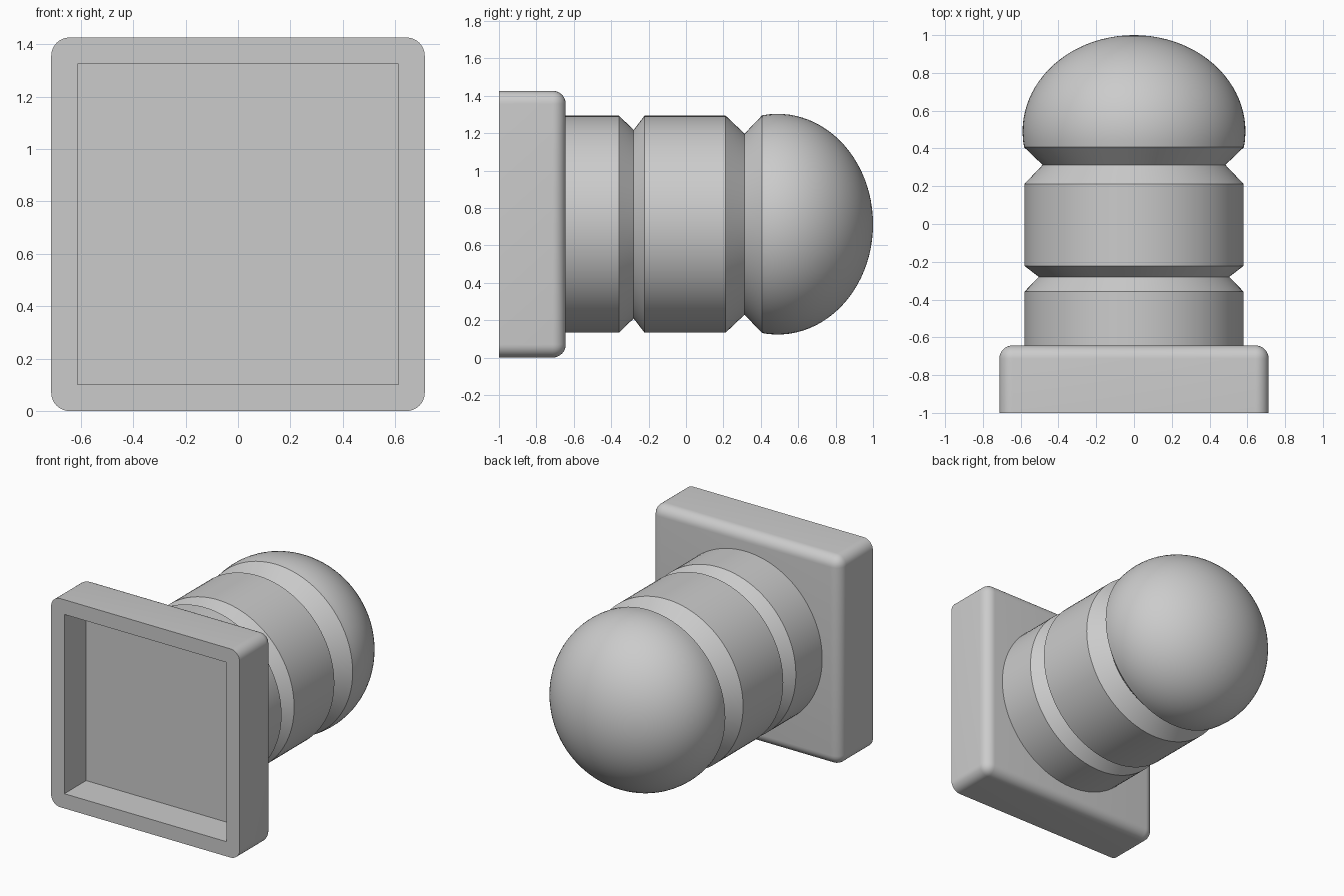
import bpy, bmesh, math
from mathutils import Matrix, Vector

if "Cube" in bpy.data.objects:
    bpy.data.objects.remove(bpy.data.objects["Cube"], do_unlink=True)

HALF, FRONT, BACK = 0.713, -1.0, -0.643
SIDES = 96

grey = bpy.data.materials.new("plain_grey")
grey.use_nodes = True
colour = (0.6, 0.6, 0.6, 1)
grey.diffuse_color = colour
grey.node_tree.nodes["Principled BSDF"].inputs["Base Color"].default_value = colour


def finish(bm, name):
    bmesh.ops.recalc_face_normals(bm, faces=bm.faces)
    mesh = bpy.data.meshes.new(name)
    bm.to_mesh(mesh)
    bm.free()
    mesh.materials.append(grey)
    obj = bpy.data.objects.new(name, mesh)
    bpy.context.collection.objects.link(obj)
    obj.location.z = HALF
    bpy.ops.object.select_all(action="DESELECT")
    obj.select_set(True)
    bpy.context.view_layer.objects.active = obj
    bpy.ops.object.shade_smooth_by_angle(angle=math.radians(30))
    return obj


# Square base: recessed front, rounded corners and rounded back rim
bm = bmesh.new()
bmesh.ops.create_cube(bm, size=1)
bmesh.ops.scale(bm, vec=(2 * HALF, BACK - FRONT, 2 * HALF), verts=bm.verts)
bmesh.ops.translate(bm, vec=(0, (BACK + FRONT) / 2, 0), verts=bm.verts)
front = min(bm.faces, key=lambda f: f.calc_center_median().y)
outer = [e for e in bm.edges if e not in front.edges[:]]
bmesh.ops.inset_region(bm, faces=[front], thickness=0.142)
recess = bmesh.ops.extrude_face_region(bm, geom=[front])
floor = [v for v in recess["geom"] if isinstance(v, bmesh.types.BMVert)]
bmesh.ops.translate(bm, vec=(0, 0.235, 0), verts=floor)
if front.is_valid:
    bmesh.ops.delete(bm, geom=[front], context="FACES_ONLY")
bmesh.ops.bevel(bm, geom=outer, offset=0.07, segments=8, profile=0.5,
                affect="EDGES", clamp_overlap=True)
finish(bm, "square_base")

# Grooved post with a domed end, turned around the y axis: (radius, y)
profile = [(0, BACK - 0.02), (0.58, BACK - 0.02), (0.58, -0.358), (0.504, -0.28),
           (0.58, -0.222), (0.58, 0.212), (0.484, 0.313)]
start = math.asin(-0.083 / 0.51)
for i in range(25):
    a = start + (math.pi / 2 - start) * i / 24
    profile.append((0.59 * math.cos(a), 0.49 + 0.51 * math.sin(a)))

bm = bmesh.new()
points = [bm.verts.new((r, y, 0)) for r, y in profile]
edges = [bm.edges.new(pair) for pair in zip(points, points[1:])]
bmesh.ops.spin(bm, geom=points + edges, cent=(0, 0, 0), axis=(0, 1, 0),
               angle=2 * math.pi, steps=SIDES, use_merge=True)
bmesh.ops.remove_doubles(bm, verts=bm.verts, dist=0.0005)
finish(bm, "grooved_domed_post")
